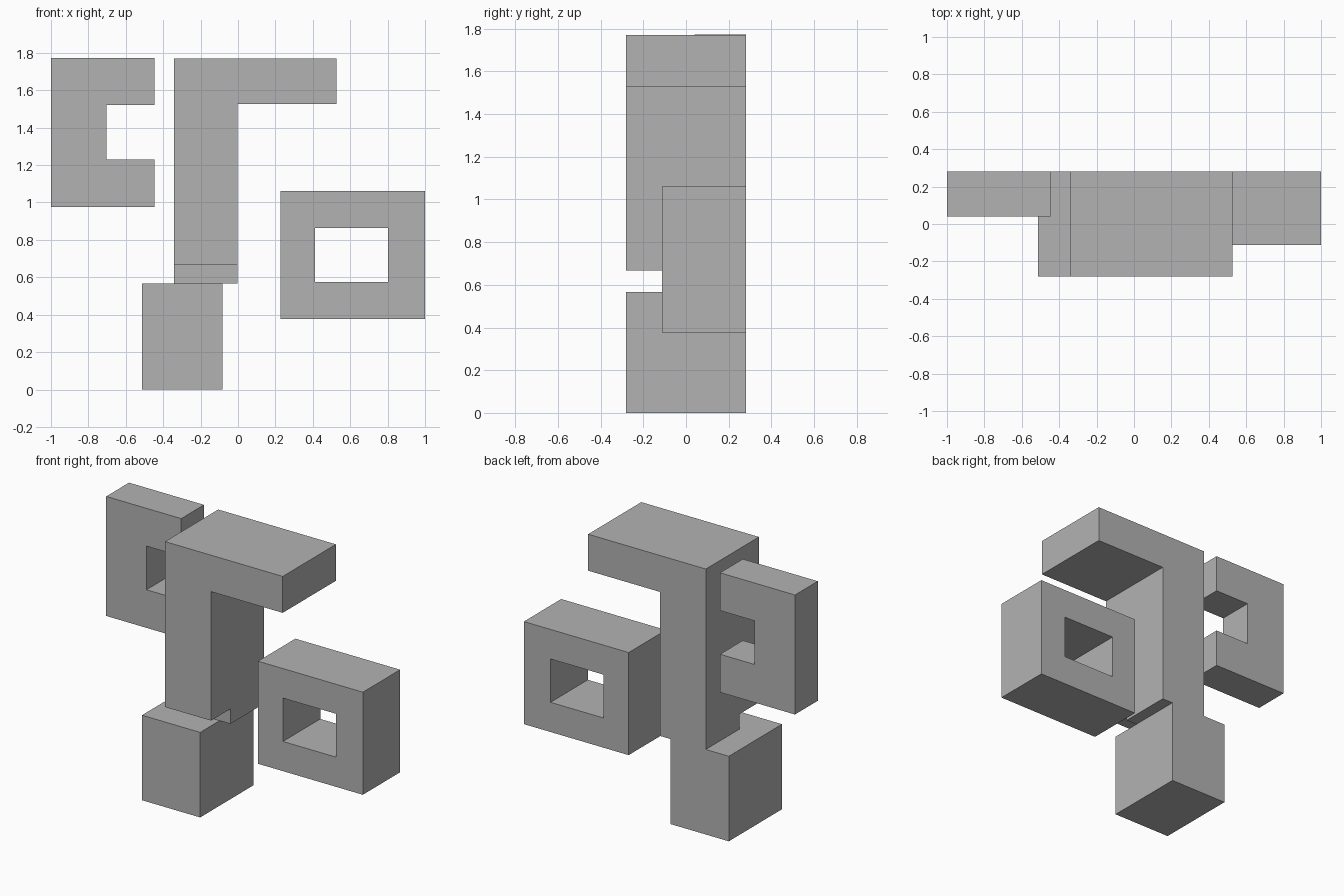
import bpy
import bmesh

# Remove the default cube
cube = bpy.data.objects.get("Cube")
if cube:
    bpy.data.objects.remove(cube, do_unlink=True)

# Single matte grey
grey = bpy.data.materials.new("plain_grey")
grey.use_nodes = True
colour = (0.45, 0.45, 0.45, 1)
grey.diffuse_color = colour
grey.node_tree.nodes["Principled BSDF"].inputs["Base Color"].default_value = colour

BACK = 0.28
FRONT = -0.28


def rect(x0, x1, z0, z1):
    return [(x0, z0), (x1, z0), (x1, z1), (x0, z1)]


def prism(name, outline, front, hole=None):
    """Extrude an x-z outline from its front plane to the common back plane."""
    bm = bmesh.new()
    ring = [bm.verts.new((x, front, z)) for x, z in outline]
    if hole:
        inner = [bm.verts.new((x, front, z)) for x, z in hole]
        n = len(ring)
        faces = [bm.faces.new((ring[i], ring[(i + 1) % n],
                               inner[(i + 1) % n], inner[i])) for i in range(n)]
    else:
        faces = [bm.faces.new(ring)]
    result = bmesh.ops.extrude_face_region(bm, geom=faces, use_keep_orig=True)
    moved = [v for v in result["geom"] if isinstance(v, bmesh.types.BMVert)]
    bmesh.ops.translate(bm, verts=moved, vec=(0, BACK - front, 0))
    bmesh.ops.recalc_face_normals(bm, faces=bm.faces)
    mesh = bpy.data.meshes.new(name)
    bm.to_mesh(mesh)
    bm.free()
    mesh.materials.append(grey)
    obj = bpy.data.objects.new(name, mesh)
    bpy.context.collection.objects.link(obj)
    return obj


# Block at the bottom, with the stepped foot of the post resting on it
prism("base_block", rect(-0.512, -0.083, 0, 0.567), FRONT)
prism("post_foot", rect(-0.342, -0.003, 0.567, 0.667), -0.075)

# Tall post with an arm reaching to the left
prism("post_and_arm", [(-0.342, 0.667), (-0.003, 0.667), (-0.003, 1.527),
                       (0.526, 1.527), (0.526, 1.77), (-0.342, 1.77)], FRONT)

# Square bracket, open towards the post
prism("open_bracket", [(-1, 0.976), (-0.447, 0.976), (-0.447, 1.23),
                       (-0.703, 1.23), (-0.703, 1.521), (-0.447, 1.521),
                       (-0.447, 1.773), (-1, 1.773)], 0.04)

# Thick frame with a rectangular opening right through it
prism("window_frame", rect(0.227, 1, 0.377, 1.061), -0.113,
      hole=rect(0.411, 0.803, 0.575, 0.864))
